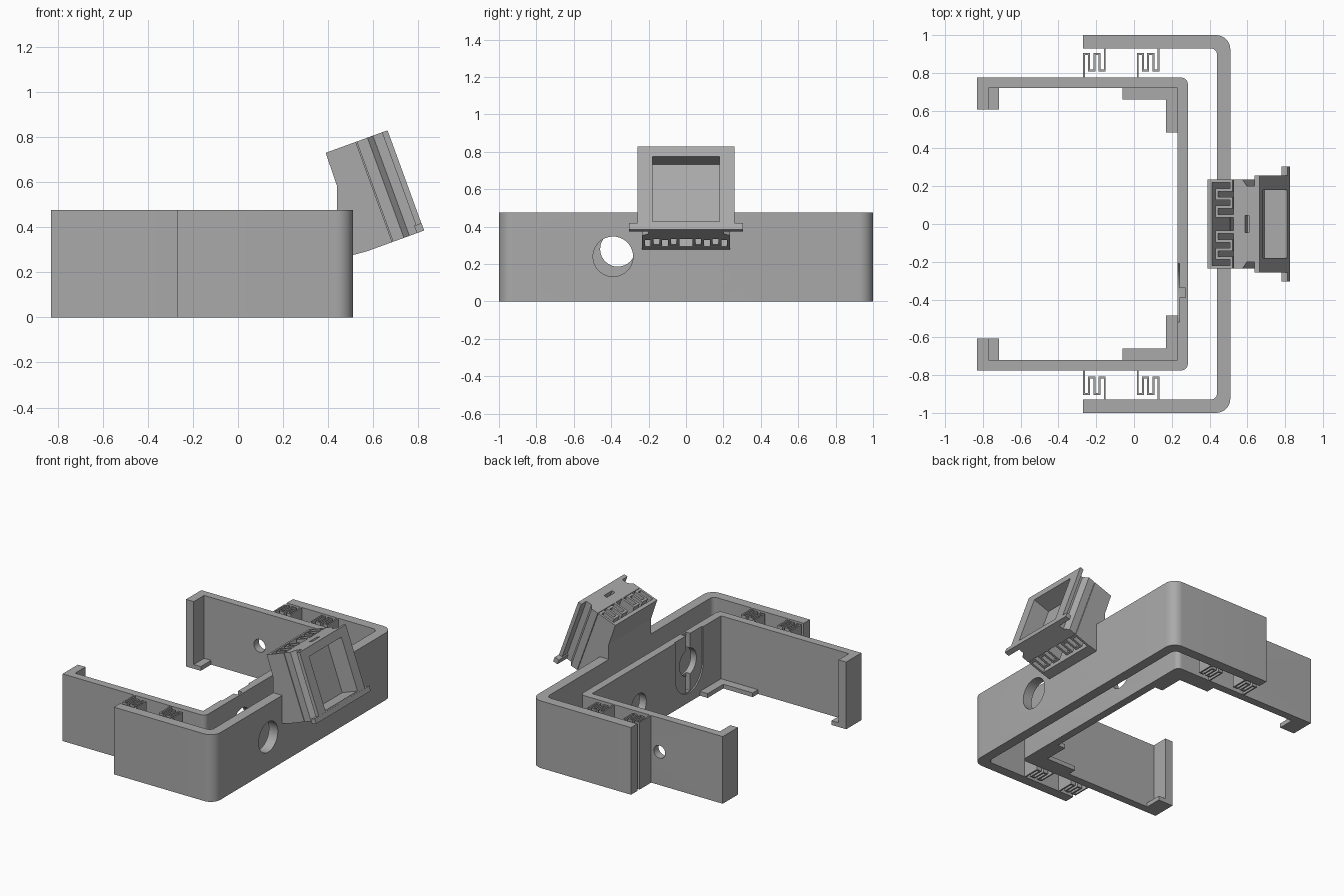
import bpy, bmesh, math
from mathutils import Vector

if "Cube" in bpy.data.objects:
    bpy.data.objects.remove(bpy.data.objects["Cube"])

grey = bpy.data.materials.new("plain_grey")
grey.use_nodes = True
grey.diffuse_color = (0.4, 0.4, 0.4, 1)
grey.node_tree.nodes["Principled BSDF"].inputs["Base Color"].default_value = (0.4, 0.4, 0.4, 1)

H = 0.475                      # bracket height
TILT = math.radians(20)
C, S = math.cos(TILT), math.sin(TILT)
DEPTH, TALL = 0.292, 0.473     # size of the tilted head


def head(s, t):
    """Head depth s and height t to x, z."""
    return 0.825 + C * (s - DEPTH) - S * t, 0.385 + S * (s - DEPTH) + C * t


# Mappings from (profile a, profile b, extrusion c) to space
def upright(a, b, c):
    return a, b, c


def along_x(a, b, c):
    return c, a, b


def along_y(a, b, c):
    return a, c, b


def tilted(s, y, t):
    x, z = head(s, t)
    return x, y, z


def prism(name, pts, lo, hi, place=upright):
    bm = bmesh.new()
    low = [bm.verts.new(place(a, b, lo)) for a, b in pts]
    top = [bm.verts.new(place(a, b, hi)) for a, b in pts]
    bm.faces.new(low)
    bm.faces.new(top)
    n = len(pts)
    for i in range(n):
        j = (i + 1) % n
        bm.faces.new((low[i], low[j], top[j], top[i]))
    bmesh.ops.recalc_face_normals(bm, faces=bm.faces)
    me = bpy.data.meshes.new(name)
    bm.to_mesh(me)
    bm.free()
    me.materials.append(grey)
    ob = bpy.data.objects.new(name, me)
    bpy.context.collection.objects.link(ob)
    return ob


def rect(a0, a1, b0, b1):
    return [(a0, b0), (a1, b0), (a1, b1), (a0, b1)]


def circle(a, b, r, n=40):
    return [(a + r * math.cos(math.tau * i / n), b + r * math.sin(math.tau * i / n))
            for i in range(n)]


def fillet(corners, steps=8):
    """Round right-angled corners given as (x, y, radius)."""
    out = []
    for i, (x, y, r) in enumerate(corners):
        p = Vector((x, y))
        if not r:
            out.append((x, y))
            continue
        d0 = (Vector(corners[i - 1][:2]) - p).normalized()
        d1 = (Vector(corners[(i + 1) % len(corners)][:2]) - p).normalized()
        mid = p + (d0 + d1) * r
        for k in range(steps + 1):
            w = math.pi / 2 * k / steps
            out.append(tuple(mid - d1 * r * math.cos(w) - d0 * r * math.sin(w)))
    return out


def ribbon(path, width):
    """Thicken a right-angled path into an outline."""
    pts = [Vector(p) for p in path]
    norms = [Vector((-(b - a).y, (b - a).x)).normalized() for a, b in zip(pts, pts[1:])]
    offs = [norms[0]] + [a + b for a, b in zip(norms, norms[1:])] + [norms[-1]]
    left = [tuple(p + o * width / 2) for p, o in zip(pts, offs)]
    right = [tuple(p - o * width / 2) for p, o in zip(pts, offs)]
    return left + right[::-1]


def cut(ob, *cutters):
    for c in cutters:
        c.hide_render = True
        m = ob.modifiers.new("cut", 'BOOLEAN')
        m.operation, m.solver, m.object = 'DIFFERENCE', 'EXACT', c
    dg = bpy.context.evaluated_depsgraph_get()
    me = bpy.data.meshes.new_from_object(ob.evaluated_get(dg))
    ob.modifiers.clear()
    ob.data = me
    for c in cutters:
        bpy.data.objects.remove(c)


def smooth(ob):
    bpy.ops.object.select_all(action='DESELECT')
    ob.select_set(True)
    bpy.context.view_layer.objects.active = ob
    bpy.ops.object.shade_smooth_by_angle(angle=math.radians(30))


# Outer bracket with its round opening
outer = prism("outer_bracket", fillet([
    (-0.27, -1, 0), (0.51, -1, 0.075), (0.51, 1, 0.075), (-0.27, 1, 0),
    (-0.27, 0.93, 0), (0.44, 0.93, 0.035), (0.44, -0.93, 0.035), (-0.27, -0.93, 0)]), 0, H)
cut(outer, prism("cutter", circle(-0.39, 0.24, 0.107), 0.4, 0.6, along_x))
smooth(outer)

# Inner bracket with hooked ends
inner = prism("inner_bracket", fillet([
    (-0.83, -0.775, 0), (0.285, -0.775, 0.035), (0.285, 0.775, 0.035), (-0.83, 0.775, 0),
    (-0.83, 0.605, 0), (-0.77, 0.605, 0), (-0.77, 0.72, 0), (0.23, 0.72, 0),
    (0.23, -0.72, 0), (-0.77, -0.72, 0), (-0.77, -0.605, 0), (-0.83, -0.605, 0)]), 0, H)
MID, R = -0.365, 0.155
pocket = [(MID - R * math.cos(math.pi * i / 24), 0.22 - R * math.sin(math.pi * i / 24))
          for i in range(25)] + [(MID + R, 0.6), (MID - R, 0.6)]
cut(inner,
    prism("cutter", pocket, 0.2, 0.24, along_x),
    prism("cutter", rect(MID - 0.025, MID + 0.025, 0.07, 0.6), 0.2, 0.272, along_x),
    prism("cutter", circle(MID, 0.28, 0.094), 0.15, 0.35, along_x),
    prism("cutter", circle(0.2, 0.19, 0.085), 0.15, 0.35, along_x),
    prism("cutter", circle(-0.335, 0.235, 0.045), 0.65, 0.85, along_y))
smooth(inner)

for side, m in (("left", 1), ("right", -1)):
    # Floor tabs at the hooks and ledges in the corners
    prism("hook_tab_" + side, rect(-0.775, -0.715, m * 0.605, m * 0.725), 0, 0.03)
    prism("corner_ledge_" + side, [
        (-0.06, m * 0.725), (0.235, m * 0.725), (0.235, m * 0.485),
        (0.17, m * 0.485), (0.17, m * 0.66), (-0.06, m * 0.66)], 0, 0.03)
    # Folded leaf springs between the brackets
    for i, x in enumerate((-0.265, 0.02)):
        step, lo, hi = 0.0275, 0.813, 0.9
        path = [(x, 0.77)]
        for k in range(4):
            y = hi if k % 2 == 0 else lo
            path += [(x + k * step, y), (x + (k + 1) * step, y)]
        path.append((x + 4 * step, 0.935))
        prism(f"leaf_spring_{side}_{i}", ribbon([(a, m * b) for a, b in path], 0.01), 0, H)

# Head mount rising from the outer bracket
prism("head_mount", [head(0, TALL), (0.44, 0.58), (0.44, 0.3), (0.505, 0.275),
                     head(0.025, 0), head(0.025, TALL)], -0.235, 0.235, along_y)

# Folded springs that carry the head
for side, m in (("left", 1), ("right", -1)):
    y, step, near, far = 0.227, 0.046, 0.052, 0.134
    path = [(0.02, y)]
    for k in range(4):
        s = far if k % 2 == 0 else near
        path += [(s, y - k * step), (s, y - (k + 1) * step)]
    path.append((0.15, y - 4 * step))
    prism("head_spring_" + side, ribbon([(a, m * b) for a, b in path], 0.016),
          0, TALL, tilted)

# Head holder: stepped body, wide front frame, recessed window and top notch
half = [(0.146, 0.235), (0.197, 0.235), (0.223, 0.2), (0.266, 0.2), (0.266, 0.258), (DEPTH, 0.258)]
holder = prism("head_holder", half + [(s, -y) for s, y in reversed(half)], 0, TALL, tilted)
cut(holder,
    prism("cutter", rect(0.165, 0.4, -0.18, 0.18), 0.045, 0.415, tilted),
    prism("cutter", rect(0.212, 0.235, -0.045, 0.045), 0.435, 0.6, tilted))

# Lip under the frame
prism("head_lip", rect(0.258, DEPTH + 0.001, -0.305, 0.305), 0, 0.035, tilted)
